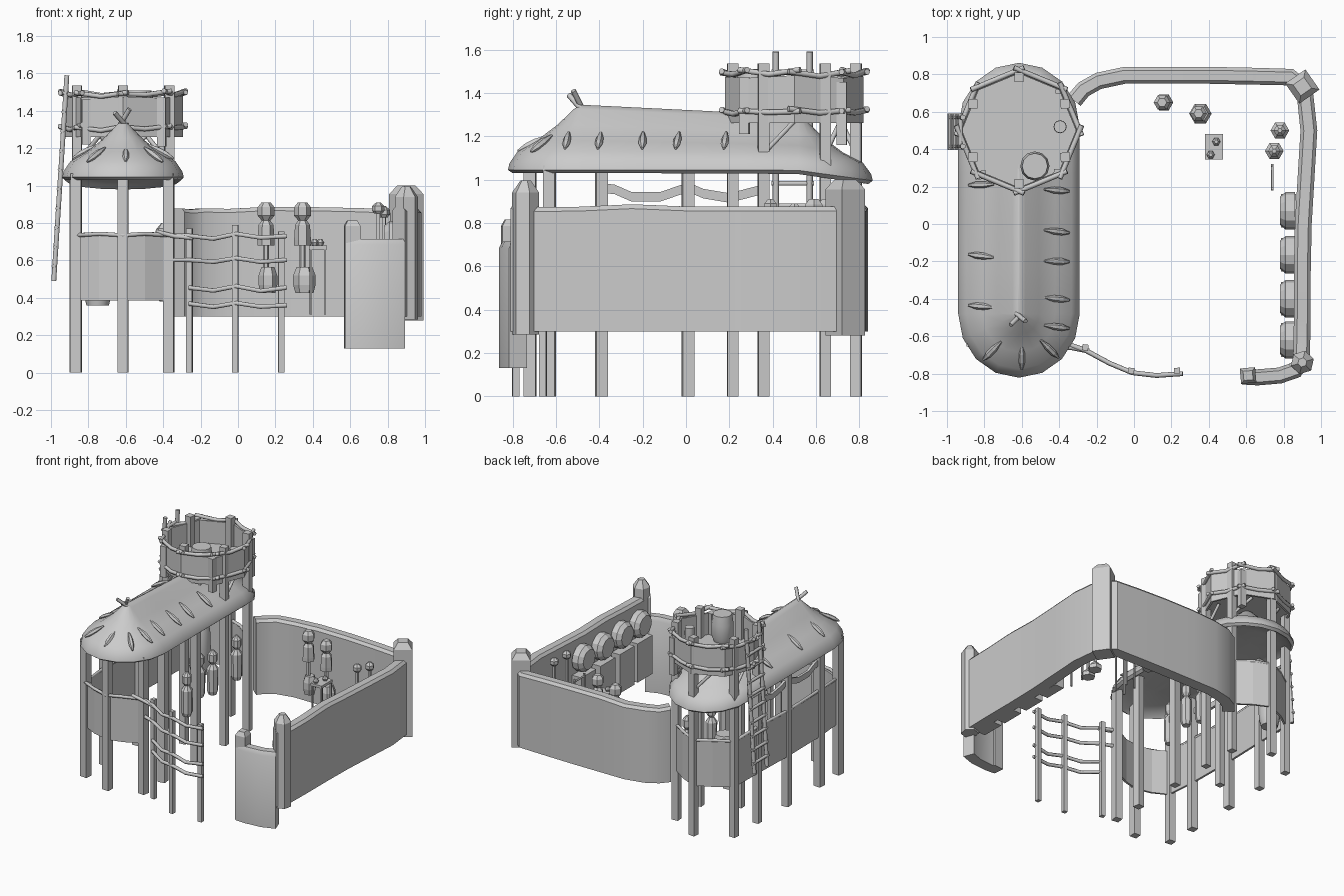
import bpy, math, random
from mathutils import Vector

if "Cube" in bpy.data.objects:
    bpy.data.objects.remove(bpy.data.objects["Cube"])
random.seed(4)


def mesh(name, verts, faces, smooth=None):
    me = bpy.data.meshes.new(name)
    me.from_pydata([tuple(v) for v in verts], [], faces)
    me.validate()
    ob = bpy.data.objects.new(name, me)
    bpy.context.collection.objects.link(ob)
    if smooth:
        bpy.ops.object.select_all(action='DESELECT')
        bpy.context.view_layer.objects.active = ob
        ob.select_set(True)
        bpy.ops.object.shade_smooth_by_angle(angle=math.radians(smooth))
    return ob


def loft(name, rings, closed=False, smooth=None):
    """Bridge equal-sized vertex loops and cap both ends."""
    n, m = len(rings[0]), len(rings)
    faces = [(i * n + j, i * n + (j + 1) % n, ((i + 1) % m) * n + (j + 1) % n, ((i + 1) % m) * n + j)
             for i in range(m if closed else m - 1) for j in range(n)]
    if not closed:
        faces += [tuple(range(n))[::-1], tuple(range((m - 1) * n, m * n))]
    return mesh(name, [v for r in rings for v in r], faces, smooth)


def lathe(name, loc, prof, n=6, rot=0, axis=(0, 0, 1), smooth=None):
    q = Vector(axis).to_track_quat('Z', 'Y')
    rings = []
    for r, z in prof:
        rings.append([q @ Vector((r * math.cos(rot + 2 * math.pi * k / n), r * math.sin(rot + 2 * math.pi * k / n), z))
                      + Vector(loc) for k in range(n)])
    return loft(name, rings, smooth=smooth)


def post(name, x, y, z0, z1, w):
    lathe(name, (x, y, 0), [(w * .71, z0), (w * .71, z1)], 4, math.pi / 4 + random.uniform(-.15, .15))


def box(name, x0, x1, y0, y1, z0, z1):
    loft(name, [[(x0, y0, z), (x1, y0, z), (x1, y1, z), (x0, y1, z)] for z in (z0, z1)])


def rail(name, pts, r=.012):
    cu = bpy.data.curves.new(name, 'CURVE')
    cu.dimensions = '3D'
    cu.bevel_depth, cu.bevel_resolution, cu.use_fill_caps = r, 1, True
    sp = cu.splines.new('POLY')
    sp.points.add(len(pts) - 1)
    for p, c in zip(sp.points, pts):
        p.co = (*c, 1)
    bpy.context.collection.objects.link(bpy.data.objects.new(name, cu))


def strip(name, path, half, z0, z1, bevel=0, closed=False, wave=0, smooth=None):
    """Upright wall following a plan path, optionally with bevelled top."""
    rings, n = [], len(path)
    P = [Vector(p) for p in path]
    for i, p in enumerate(P):
        a = P[(i - 1) % n] if closed or i else p
        b = P[(i + 1) % n] if closed or i < n - 1 else p
        d = (b - a).normalized()
        nor = Vector((-d.y, d.x))
        zt = z1 + random.uniform(-wave, wave)
        sec = [(-half, z0), (half, z0), (half, zt - bevel), (half * .6 if bevel else half, zt),
               (-half * .6 if bevel else -half, zt), (-half, zt - bevel)]
        if not bevel:
            sec = [sec[0], sec[1], sec[3], sec[4]]
        rings.append([(p.x + nor.x * s, p.y + nor.y * s, z) for s, z in sec])
    loft(name, rings, closed, smooth)


# Long thatched roof: stadium rings from the ceiling out to the eave, then up to the ridge
CX, YF, YB = -.615, -.48, .52


def roof_ring(h, z, n=8):
    ring = []
    for c, a0, cnext in ((YB, 0, YF), (YF, math.pi, YB)):
        for k in range(n + 1):
            a = a0 + math.pi * k / n
            ring.append((CX + h * .97 * math.cos(a), c + h * 1.02 * math.sin(a)))
        ring += [(ring[-1][0], c + (cnext - c) * t) for t in (.25, .5, .75)]   # straight sides
    out = []
    for x, y in ring:
        dz = -.05 * (y - YF) * max(0, 1 - h / .33) - .05 * max(0, (y - .5) / .36)
        out.append((x, y, z + dz))
    return out


loft('thatched_roof', [roof_ring(*p) for p in ((.02, 1.085), (.2, 1.07), (.28, 1.055), (.315, 1.03), (.335, 1.045),
     (.328, 1.075), (.29, 1.13), (.2, 1.18), (.11, 1.25), (.035, 1.325), (.004, 1.345))], smooth=35)

# Wooden pegs stuck in the thatch, and crossed horns at the gable
pegs = [(-.41, y, 1.18, 1, 0) for y in (.18, -.04, -.20, -.40, -.55)] + \
       [(-.82, y, 1.18, -1, 0) for y in (.21, -.17, -.44)] + \
       [(-.76, -.68, 1.165, -.7, -.8), (-.6, -.71, 1.165, 0, -1), (-.45, -.67, 1.165, .7, -.7)]
for x, y, z, dx, dy in pegs:
    lathe('roof_peg', (x, y, z), [(.006, -.08), (.018, -.02), (.018, .03), (.006, .075)], 6, 0,
          (dx, dy + random.uniform(-.15, .15), -.55))
rail('gable_horn', [(-.59, -.47, 1.31), (-.66, -.54, 1.39)], .013)
rail('gable_horn', [(-.64, -.47, 1.31), (-.58, -.52, 1.41)], .013)

# Hut posts
for x, y in ((-.615, -.72), (-.865, -.63), (-.37, -.63), (-.87, -.39), (-.37, -.39), (-.87, .01), (-.37, .01)):
    post('hut_post', x, y, 0, 1.065, .055)

# Tower: posts, hide wall, floor, lashed rails
TC = Vector((-.615, .5))
hexa = [TC + Vector((math.cos(a), math.sin(a))) * .285 for a in [math.radians(30 + 60 * k) for k in range(6)]]
for p in hexa:
    post('tower_post', p.x, p.y, 0, 1.535, .05)
circ = [TC + Vector((math.cos(a), math.sin(a))) * .312 for a in [math.pi * k / 4 for k in range(8)]]
strip('tower_wall', circ, .008, 1.26, 1.475, closed=True, wave=.008)
lathe('tower_floor', (*TC, 0), [(.31, 1.28), (.31, 1.305)], 8)
for z in (1.31, 1.49):
    for k in range(8):
        p, q = circ[k], circ[(k + 1) % 8]
        pts = [(TC.x + (p.x + (q.x - p.x) * t - TC.x) * 1.04, TC.y + (p.y + (q.y - p.y) * t - TC.y) * 1.04,
                z + dz + random.uniform(-.008, .008)) for t, dz in ((-.12, .01), (.5, -.008), (1.12, .01))]
        rail('tower_rail', pts, .014)
for a, z0, z1 in ((-48, 1.21, 1.47), (45, 1.16, 1.45), (-130, 1.22, 1.46)):
    a = math.radians(a)
    post('tower_plank', TC.x + .31 * math.cos(a), TC.y + .31 * math.sin(a), z0, z1, .045)
for k, p in enumerate(hexa):
    q = hexa[(k + 1) % 6]
    rail('tower_brace', [(p.x, p.y, 1.12), ((p.x + q.x) / 2, (p.y + q.y) / 2, 1.27)], .012)
lathe('tower_barrel', (-.53, .31, 0), [(.06, 1.29), (.078, 1.34), (.078, 1.44), (.068, 1.51)], 12, smooth=40)
lathe('tower_jar', (-.395, .52, 0), [(.03, 1.29), (.035, 1.4), (.033, 1.45)], 12, smooth=40)

# Ladder
for y in (.415, .57):
    rail('ladder_side', [(-.985, y, .49), (-.915, y, 1.59)], .015)
for k in range(10):
    z = .57 + k * .103
    x = -.99 + (z - .49) * .07 / 1.11
    rail('ladder_rung', [(x, .395, z), (x, .59, z)], .012)

# Hide screen round the hut, with rails
screen = [(-.38, -.63), (-.5, -.69), (-.615, -.72), (-.74, -.69), (-.855, -.63), (-.875, -.39), (-.88, .01), (-.87, .355),
          (-.865, .645), (-.74, .73), (-.615, .79), (-.49, .73), (-.37, .645)]
strip('hide_screen', screen, .008, .385, .735, wave=.006)
rail('screen_rail', [(x, y - .02 * (y < -.5), .735 + .008 * (i % 2)) for i, (x, y) in enumerate(screen)], .012)
side = [(-.39, .96), (-.33, .955), (-.25, .92), (-.12, .92), (.01, .965), (.08, .935), (.2, .915), (.355, .955)]
loft('sagging_side_beam', [[(-.88, y, z - .022), (-.86, y, z - .022), (-.86, y, z + .022), (-.88, y, z + .022)]
                           for y, z in side])

# Barrel and practice dummies inside the hut
lathe('hut_barrel', (-.75, .6, 0), [(.06, .36), (.075, .42), (.08, .55), (.075, .7), (.06, .75)], 12, smooth=40)
for x, y, z in ((-.39, -.07, .38), (-.4, .1, .46), (-.4, .26, .42), (-.39, .54, .43)):
    lathe('hut_dummy', (x, y, z), [(.03, 0), (.04, .03), (.042, .2), (.018, .235), (.035, .26), (.035, .31), (.01, .34)], 8)

# Front fence
fence = [(-.36, -.64), (-.26, -.675), (-.13, -.745), (-.01, -.795), (.12, -.81), (.26, -.8)]
for x, y, h in ((-.26, -.66, .77), (-.015, -.785, .79), (.23, -.785, .755)):
    post('fence_post', x, y, 0, h, .032)
for i, z in enumerate((.735, .61, .455, .365)):
    pts = [(x, y, z + random.uniform(-.008, .008) - .012 * (k in (2, 4)))
           for k, (x, y) in enumerate(fence) if k or i < 2]
    rail('fence_rail', pts, .013)
rail('fence_rail', [(-.44, -.67, .755), (-.34, -.66, .73), (-.24, -.68, .72)], .013)

# Compound wall, low front wall and pillars
wall = [(-.32, .66), (-.27, .72), (-.19, .765), (-.05, .795), (.15, .795), (.4, .795), (.65, .79), (.84, .785), (.91, .73),
        (.935, .5), (.92, .25), (.905, 0), (.9, -.25), (.9, -.5), (.895, -.74), (.86, -.78)]
strip('compound_wall', wall, .045, .3, .88, .02, wave=.008, smooth=30)
strip('front_low_wall', [(.58, -.815), (.66, -.82), (.78, -.81), (.88, -.775)], .043, .13, .715, .03, smooth=30)
lathe('end_pillar', (.61, -.81, 0), [(.058, .13), (.058, .785), (.035, .815)], 4, math.radians(50))
lathe('back_pillar', (.9, .735, 0), [(.093, .28), (.093, .955), (.05, 1.0)], 4, math.radians(80))
lathe('front_pillar', (.9, -.74, 0), [(.064, .285), (.064, .94), (.025, .995)], 6, .3)

# Round targets on stands along the right wall
for y in (-.62, -.4, -.165, .07):
    box('target_stand', .785, .865, y - .09, y + .09, .3, .6)
    lathe('target_disc', (.86, y, .71), [(.1, 0), (.1, .05), (.075, .08)], 12, 0, (-1, 0, 0))

# Yard dummies: head and torso on a pole with a weight below
for x, y, w in ((.15, .65, .05), (.345, .59, .06)):
    lathe('yard_dummy_head', (x, y, 0), [(.02, .81), (.045, .84), (.045, .885), (.025, .91)], 6)
    lathe('yard_dummy_torso', (x, y, 0), [(.045, .68), (.045, .71), (.04, .79), (.018, .82)], 6)
    lathe('yard_dummy_pole', (x, y, 0), [(.016, .5), (.016, .7)], 6)
    lathe('yard_dummy_weight', (x + .01, y, 0), [(w * .8, .425), (w, .47), (w, .52), (w * .7, .565)], 6)

# Small table with two jars
box('table_top', .38, .475, .345, .48, .66, .68)
for x in (.39, .465):
    for y in (.355, .47):
        post('table_leg', x, y, .31, .66, .012)
for x, y in ((.41, .37), (.44, .44)):
    lathe('table_jar', (x, y, 0), [(.014, .68), (.022, .695), (.01, .715)], 6)

# Knobbed training stakes and a thin rack by the wall
for x, y, h in ((.78, .5, .88), (.75, .39, .9)):
    post('stake', x, y, .35, h - .03, .018)
    lathe('stake_base', (x, y, .35), [(.05, -.05), (.05, -.02), (.02, .01)], 6)
    lathe('stake_knob', (x, y, h), [(.02, -.05), (.033, -.035), (.033, -.01), (.012, .01)], 6)
for y in (.19, .31):
    post('rack_post', .74, y, .32, .66, .012)
rail('rack_bar', [(.74, .18, .64), (.74, .32, .64)], .007)
